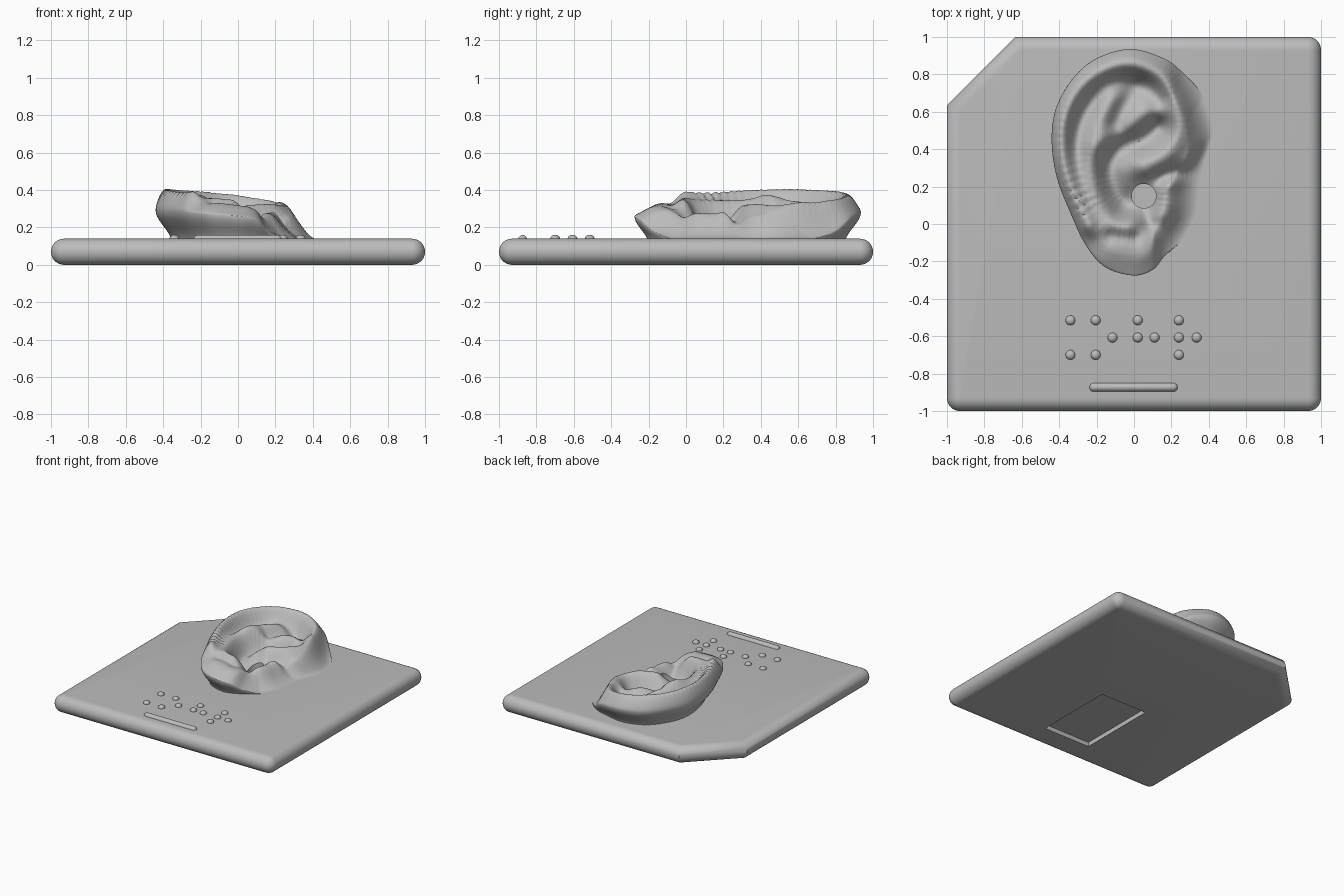
import bpy, bmesh, math
from mathutils import Vector

default = bpy.data.objects.get("Cube")
if default:
    bpy.data.objects.remove(default, do_unlink=True)

# One matte grey for everything
grey = bpy.data.materials.new("plain_grey")
grey.use_nodes = True
tone = (0.5, 0.5, 0.5, 1)
grey.diffuse_color = tone
grey.node_tree.nodes["Principled BSDF"].inputs["Base Color"].default_value = tone

TOP = 0.14          # plate thickness
EDGE = TOP / 2      # radius of the rounded plate edge


def finish(name, bm):
    """Turn a bmesh into an object, smooth but with crisp edges kept."""
    bmesh.ops.recalc_face_normals(bm, faces=bm.faces[:])
    for face in bm.faces:
        face.smooth = True
    for edge in bm.edges:
        edge.smooth = edge.calc_face_angle(0) < math.radians(40)
    mesh = bpy.data.meshes.new(name)
    bm.to_mesh(mesh)
    bm.free()
    mesh.materials.append(grey)
    obj = bpy.data.objects.new(name, mesh)
    bpy.context.scene.collection.objects.link(obj)
    return obj


def loft(name, rings, cyclic=False):
    """Skin a stack of closed rings; cap the ends or join them in a loop."""
    bm = bmesh.new()
    shared = {}

    def vert(p):
        if p not in shared:
            shared[p] = bm.verts.new(p)
        return shared[p]

    def face(*corners):
        unique = list(dict.fromkeys(corners))
        if len(unique) > 2:
            bm.faces.new(unique)

    rows = [[vert(p) for p in ring] for ring in rings]
    pairs = list(zip(rows, rows[1:]))
    if cyclic:
        pairs.append((rows[-1], rows[0]))
    else:
        face(*rows[0])
        face(*rows[-1])
    for low, high in pairs:
        for i in range(len(low)):
            j = (i + 1) % len(low)
            # where points are merged, skip the collapsed sides
            if low[i] is not low[j] or high[i] is not high[j]:
                face(low[i], low[j], high[j], high[i])
    return finish(name, bm)


def spline(points, steps, closed=False):
    """Catmull-Rom samples through a few points."""
    pts = [Vector(p) for p in points]
    n = len(pts)
    out = []
    for i in range(n if closed else n - 1):
        near = [i + k for k in (-1, 0, 1, 2)]
        a, b, c, d = (pts[k % n] if closed else pts[max(0, min(n - 1, k))] for k in near)
        for s in range(steps):
            t = s / steps
            out.append((2 * b + (c - a) * t + (2 * a - 5 * b + 4 * c - d) * t * t
                        + (3 * b - a - 3 * c + d) * t ** 3) / 2)
    if not closed:
        out.append(pts[-1])
    return out


def arc(cx, cy, radius, start, sweep, z, steps=8):
    angles = [math.radians(start + sweep * i / steps) for i in range(steps + 1)]
    return [(cx + radius * math.cos(a), cy + radius * math.sin(a), z) for a in angles]


# Base plate: round edge all about, one corner cut off
def plate_ring(tilt):
    radius = EDGE * max(math.cos(tilt), 0.01)
    z = EDGE + EDGE * math.sin(tilt)
    inset, c, cut = EDGE - radius, 1 - EDGE, 0.635
    slide = cut - inset * math.tan(math.pi / 8)
    return (arc(c, c, radius, 0, 90, z)
            + [(-slide, 1 - inset, z), (inset - 1, slide, z)]
            + arc(-c, -c, radius, 180, 90, z) + arc(c, -c, radius, 270, 90, z))


plate_rings = [plate_ring(math.pi * (i / 16 - 0.5)) for i in range(17)]


# Shallow rectangular recess under the plate
def recess_ring(z):
    return [(math.copysign(0.21, x), -0.45 + math.copysign(0.33, y), z)
            for x, y, _ in plate_rings[0]]


loft("base_plate", [recess_ring(0.035), recess_ring(0.0)] + plate_rings)

# Raised touch dots, in three rows
dot_rows = {-0.515: (-0.34, -0.205, 0.02, 0.24),
            -0.607: (-0.115, 0.02, 0.11, 0.24, 0.335),
            -0.70: (-0.34, -0.205, 0.24)}
for y, row in dot_rows.items():
    for x in row:
        bm = bmesh.new()
        bmesh.ops.create_uvsphere(bm, u_segments=20, v_segments=12, radius=0.026)
        bmesh.ops.scale(bm, vec=(1, 1, 0.8), verts=bm.verts[:])
        finish("touch_dot", bm).location = (x, y, TOP)

# Raised bar below the dots
bar = []
for i in range(9):
    tilt = math.pi / 2 * i / 8
    r, z = 0.025 * max(math.cos(tilt), 0.02), TOP - 0.01 + 0.03 * math.sin(tilt)
    bar.append(arc(0.21, -0.873, r, -90, 180, z) + arc(-0.215, -0.873, r, 90, 180, z))
loft("touch_bar", bar)

# Ear outline seen from above, with the height of its widest line
outline = spline([
    (-.02, .935, .28), (.16, .885, .25), (.27, .80, .18), (.37, .68, .14), (.42, .51, .14),
    (.38, .34, .14), (.35, .22, .14), (.33, .05, .14), (.26, -.08, .14), (.165, -.17, .18),
    (.1, -.245, .24), (-.005, -.275, .26), (-.155, -.23, .27), (-.26, -.11, .28),
    (-.34, .06, .29), (-.41, .24, .29), (-.44, .43, .29), (-.42, .61, .29),
    (-.33, .775, .29), (-.2, .885, .28)], 12, closed=True)

# Ridges and grooves: (start height, end height, width, path)
ridges = [
    # helix and its inward curl
    (.105, .06, .05, [(-.25, 0), (-.34, .2), (-.39, .4), (-.375, .6), (-.28, .76), (-.13, .85),
                      (.03, .86), (.16, .79), (.225, .65), (.23, .5), (.17, .38), (.06, .31)]),
    # antihelix
    (.07, .05, .055, [(-.04, -.01), (-.14, .02), (-.2, .15), (-.23, .32), (-.2, .45),
                      (-.15, .58), (-.12, .68)]),
    # lower branch of the antihelix
    (.02, .03, .04, [(-.2, .42), (-.08, .49), (.03, .57), (.12, .62)]),
    # tragus
    (.055, .05, .05, [(.18, .19), (.17, .06)]),
    # lobe
    (.05, .05, .09, [(-.1, -.13), (.03, -.15)]),
]
grooves = [
    # channel inside the helix
    (-.04, -.05, .04, [(-.2, .02), (-.285, .2), (-.31, .4), (-.28, .55), (-.2, .67),
                       (-.08, .75), (.05, .74), (.13, .66)]),
    # triangular hollow
    (-.06, -.05, .042, [(-.1, .54), (-.06, .63), (0, .71)]),
    # bowl
    (-.11, -.09, .05, [(.13, .51), (.05, .45), (-.07, .40), (-.13, .3), (-.11, .18), (-.05, .1)]),
    (-.07, -.07, .075, [(.03, .17), (.07, .15)]),
    # notches in front of the bowl and beside the tragus
    (-.04, -.04, .035, [(.06, .08), (.08, .01)]),
    (-.05, -.05, .035, [(.33, .27), (.22, .27), (.15, .25)]),
    # crease above the lobe
    (-.03, -.03, .03, [(-.12, -.06), (0, -.07)]),
]
strokes = [(h0, h1, w, [tuple(p) for p in spline(path, 5)]) for h0, h1, w, path in ridges + grooves]


def relief(x, y):
    z = 0.28 - 0.1 * x + 0.03 * (y - 0.3)
    for h0, h1, width, path in strokes:
        gaps = [(x - px) ** 2 + (y - py) ** 2 for px, py in path]
        near = min(gaps)
        if near < 9 * width * width:
            along = gaps.index(near) / (len(path) - 1)
            z += (h0 + (h1 - h0) * along) * math.exp(-near / (2 * width * width))
    return max(z, TOP + 0.025)


# Ear: rings spread from the ear canal to the outline, then tuck under
canal, canal_radius, middle = Vector((.053, .15)), 0.065, Vector((0, .35))
steps, under = 64, 10
rings = [[] for _ in range(steps + under + 2)]
sunk = TOP - 0.02
for rim in outline:
    flat, rim_z = Vector((rim.x, rim.y)), max(rim.z, TOP)
    reach = (flat - canal).length
    start = canal + (flat - canal) * (canal_radius / reach)
    flare = max(0, min(1, (0.28 - rim_z) / TOP))
    rings[0].append((start.x, start.y, sunk))
    for i in range(steps + 1):
        t = math.sin(math.pi / 2 * i / steps)
        p = start.lerp(flat, t)
        u = max(0, min((1 - t) * (reach - canal_radius) / (0.1 + 0.1 * flare), 1))
        rounded = math.sqrt(1 - (1 - u) ** 2)
        blend = rounded * (1 - flare) + u * u * (3 - 2 * u) * flare
        rings[i + 1].append((p.x, p.y, rim_z + (relief(p.x, p.y) - rim_z) * blend))
    tuck = (middle - flat).normalized() * 0.6 * (rim_z - TOP)
    for i in range(1, under + 1):
        s = i / under
        p = flat + tuck * s * s * (3 - 2 * s)
        rings[steps + 1 + i].append((p.x, p.y, rim_z + (sunk - rim_z) * s))
loft("ear", rings, cyclic=True)
